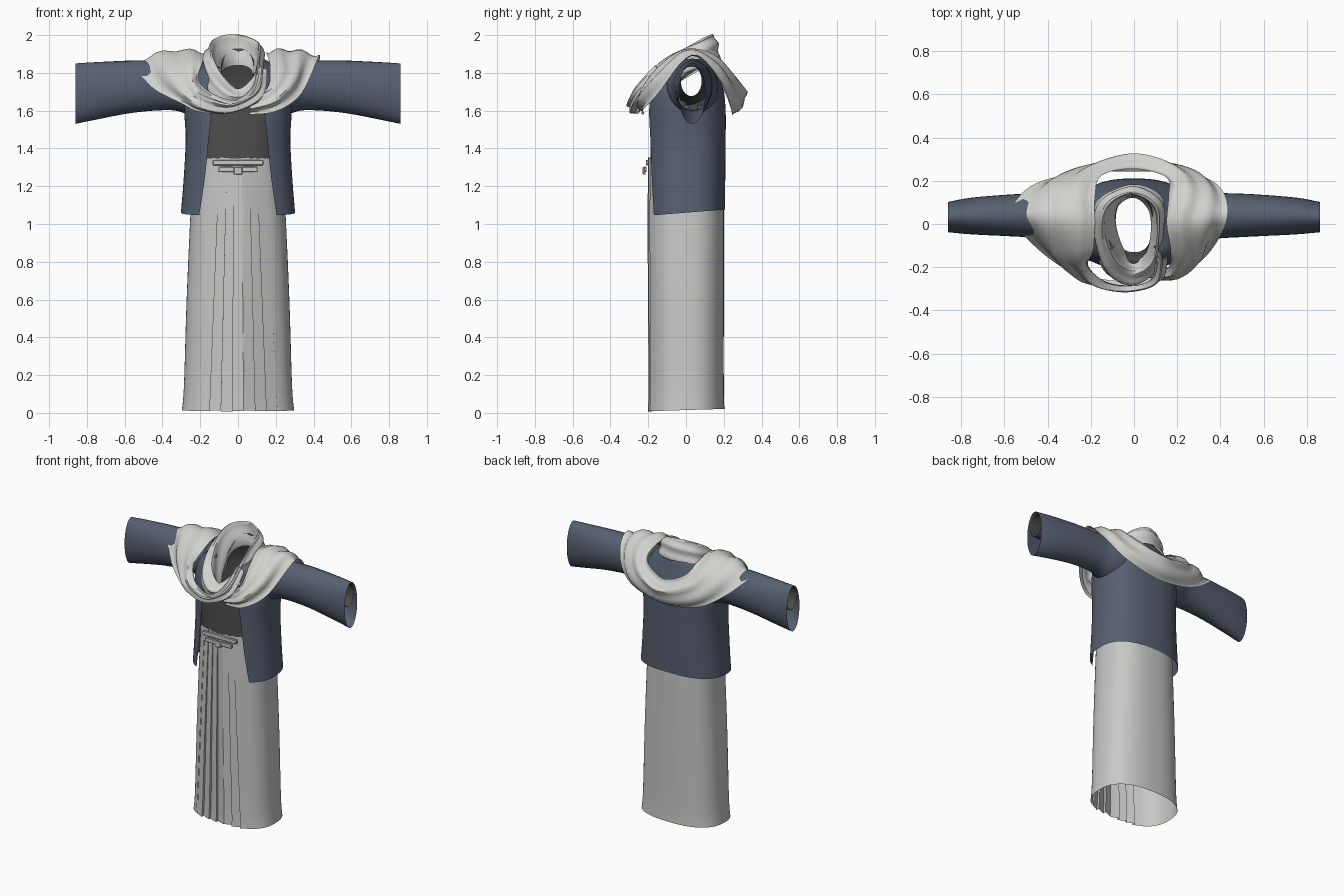
import bpy, bmesh, math
from mathutils import Vector

if "Cube" in bpy.data.objects:
    bpy.data.objects.remove(bpy.data.objects["Cube"])


def material(name, rgb):
    m = bpy.data.materials.new(name)
    m.diffuse_color = (*rgb, 1)
    m.use_nodes = True
    m.node_tree.nodes["Principled BSDF"].inputs["Base Color"].default_value = m.diffuse_color
    return m


LIGHT = material("pale_cloth", (0.58, 0.58, 0.57))
SCARF = material("scarf_cloth", (0.64, 0.64, 0.62))
BLUE = material("slate_blue", (0.095, 0.115, 0.165))
DARK = material("charcoal", (0.075, 0.075, 0.072))


def spline(pts, steps, closed=False):
    """Smooth curve through points."""
    n, out = len(pts), []
    get = (lambda i: pts[i % n]) if closed else (lambda i: pts[max(0, min(n - 1, i))])
    for i in range(n if closed else n - 1):
        a, b, c, d = (Vector(get(i + k)) for k in (-1, 0, 1, 2))
        for s in range(steps):
            t = s / steps
            out.append(0.5 * (2 * b + (c - a) * t + (2 * a - 5 * b + 4 * c - d) * t * t
                              + (3 * b - a - 3 * c + d) * t ** 3))
    if not closed:
        out.append(Vector(pts[-1]))
    return out


def sheet(name, rows, mat, closed=False, hole=None, fold=0, waves=2.5, angle=40):
    """Skin a grid of rows; optional hole rule and cloth folds."""
    bm = bmesh.new()
    grid = [[bm.verts.new(p) for p in r] for r in rows]
    m = len(rows[0])
    for r0, r1 in zip(grid, grid[1:]):
        for j in range(m if closed else m - 1):
            k = (j + 1) % m
            bm.faces.new((r0[j], r0[k], r1[k], r1[j]))
    if fold:
        bm.normal_update()
        offs = []
        for i, r in enumerate(grid):
            v = i / (len(grid) - 1)
            for j, vert in enumerate(r):
                wob = 1.2 * math.sin(4 * math.pi * j / m)
                offs.append((vert, vert.normal * fold * math.sin(2 * math.pi * waves * v + wob)))
        for vert, o in offs:
            vert.co += o
    if hole:
        gone = [f for f in bm.faces if hole(f.calc_center_median())]
        bmesh.ops.delete(bm, geom=gone, context='FACES')
    bmesh.ops.recalc_face_normals(bm, faces=bm.faces)
    me = bpy.data.meshes.new(name)
    bm.to_mesh(me)
    bm.free()
    me.materials.append(mat)
    ob = bpy.data.objects.new(name, me)
    bpy.context.collection.objects.link(ob)
    bpy.ops.object.select_all(action='DESELECT')
    ob.select_set(True)
    bpy.context.view_layer.objects.active = ob
    bpy.ops.object.shade_smooth_by_angle(angle=math.radians(angle))
    return ob


def spow(v, e):
    return math.copysign(abs(v) ** e, v)


def body(sections, steps, count=64, n=2.5):
    """Rows of rounded-box sections (z, half x, half y, tilt, front opening)."""
    prof = spline([Vector(s) for s in sections], steps)
    rows = []
    for z, a, b, tilt, gap in prof:
        d = math.asin(min(1, (max(gap, 0) / a) ** (n / 2)))
        row = []
        for j in range(count + 1):
            t = -math.pi / 2 + d + (2 * math.pi - 2 * d) * j / count
            x, y = a * spow(math.cos(t), 2 / n), b * spow(math.sin(t), 2 / n)
            row.append((x, y, z + tilt * y))
        rows.append(row)
    return rows


def tube(sections, side, steps=4, count=32):
    """Sleeve rows from (x, centre y, centre z, half y, half z)."""
    return [[(side * x, cy + ry * math.cos(2 * math.pi * j / count),
              cz + rz * math.sin(2 * math.pi * j / count)) for j in range(count)]
            for x, cy, cz, ry, rz in spline([Vector(s) for s in sections], steps)]


def armhole(xmin, ry, rz):
    return lambda c: abs(c.x) > xmin and ((c.y - .03) / ry) ** 2 + ((c.z - 1.74) / rz) ** 2 < 1


# Skirt, open at the front where the pleated panel sits
def panel_half(z):
    return 0.135 + 0.075 * (1 - z / 1.35)


skirt = [(.015, .297, .203, .03, 0), (.15, .286, .2, .02, 0), (.6, .272, .2, 0, 0),
         (1.05, .252, .2, 0, 0), (1.35, .235, .198, 0, 0)]
skirt = [s[:4] + (panel_half(s[0]),) for s in skirt]
skirt_rows = body(skirt, 5)
sheet("skirt", skirt_rows, LIGHT)

# Knife-pleated front panel
PLEATS, rows = 7, []
for r in skirt_rows:
    (x0, y0, z0) = r[0]
    row = []
    for k in range(PLEATS):
        for s in range(4):
            u = -1 + 2 * (k + s / 3) / PLEATS
            depth = (0.006 + 0.014 * (1 - z0 / 1.35)) * (s / 3 if k < PLEATS // 2 + 1 else 1 - s / 3)
            row.append((u * x0, y0 - 0.022 * (1 - u * u) - depth + .003, z0 + .002 * math.sin(k * 2)))
    rows.append(row)
sheet("pleated_panel", rows, LIGHT, angle=25)


# Belt bow made of flat strips
def strip(name, x, z, w, h, y):
    bpy.ops.mesh.primitive_cube_add(size=1, location=(x, y, z))
    ob = bpy.context.object
    ob.name = name
    ob.scale = (w, .016, h)
    bpy.ops.object.transform_apply(location=False, rotation=False, scale=True)
    mod = ob.modifiers.new("soft", 'BEVEL')
    mod.width = .004
    ob.data.materials.append(LIGHT)


for side, label in ((-1, "left"), (1, "right")):
    strip("bow_loop_" + label, side * .062, 1.289, .085, .03, -.216)
strip("bow_knot", 0, 1.282, .045, .042, -.222)
strip("waistband", 0, 1.325, .27, .03, -.205)

# Undershirt with slanted neckline
sheet("undershirt", body([(1.3, .228, .188, 0, 0), (1.6, .25, .188, 0, 0), (1.70, .24, .18, .2, 0),
                          (1.77, .16, .14, .7, 0), (1.80, .085, .13, 1.0, 0)], 5),
      DARK, hole=armhole(.14, .08, .1))

# Open jacket
sheet("jacket", body([(1.06, .302, .206, .08, .205), (1.25, .287, .208, 0, .175), (1.45, .277, .21, 0, .155),
                      (1.6, .285, .21, 0, .14), (1.7, .28, .2, 0, .14), (1.78, .25, .18, 0, .13),
                      (1.84, .19, .155, .15, .12), (1.86, .13, .13, .3, .09)], 4),
      BLUE, hole=armhole(.2, .11, .13))

# Sleeves of both garments
for side, label in ((-1, "left"), (1, "right")):
    sheet("jacket_sleeve_" + label,
          tube([(.21, .03, 1.72, .14, .155), (.28, .035, 1.73, .13, .145), (.36, .038, 1.735, .108, .132),
                (.55, .04, 1.728, .098, .138), (.75, .037, 1.705, .085, .152), (.86, .032, 1.69, .07, .16)], side),
          BLUE, closed=True)
    sheet("undershirt_sleeve_" + label,
          tube([(.16, .03, 1.74, .1, .115), (.3, .03, 1.745, .085, .105), (.55, .03, 1.75, .07, .09),
                (.845, .028, 1.757, .055, .08)], side), DARK, closed=True)


def drape(name, stations, closed, fold, waves):
    """Cloth band: each station lists points across the band."""
    across = [spline(s, 6) for s in stations]
    rows = [spline([a[i] for a in across], 6, closed) for i in range(len(across[0]))]
    sheet(name, rows, SCARF, closed=closed, fold=fold, waves=waves, angle=50)


# Shawl round the shoulders, crossing over the chest
drape("shawl", [
    [(.02, -.22, 1.66), (.06, -.25, 1.63), (.06, -.225, 1.58)],
    [(.15, -.21, 1.72), (.2, -.25, 1.68), (.2, -.225, 1.6)],
    [(.17, -.13, 1.84), (.29, -.15, 1.8), (.33, -.14, 1.69)],
    [(.15, 0, 1.91), (.28, 0, 1.92), (.43, .03, 1.89)],
    [(.16, .13, 1.89), (.3, .15, 1.88), (.4, .17, 1.78)],
    [(.15, .21, 1.82), (.22, .26, 1.76), (.27, .24, 1.64)],
    [(0, .25, 1.75), (0, .325, 1.68), (0, .25, 1.57)],
    [(-.15, .22, 1.81), (-.24, .26, 1.74), (-.27, .24, 1.62)],
    [(-.18, .13, 1.88), (-.34, .16, 1.86), (-.48, .17, 1.76)],
    [(-.18, 0, 1.91), (-.36, .02, 1.92), (-.56, .04, 1.85)],
    [(-.19, -.13, 1.86), (-.34, -.14, 1.82), (-.45, -.1, 1.72)],
    [(-.21, -.2, 1.76), (-.26, -.24, 1.7), (-.3, -.215, 1.64)],
    [(-.12, -.27, 1.68), (-.18, -.29, 1.65), (-.2, -.25, 1.59)],
    [(0, -.28, 1.65), (-.03, -.31, 1.62), (-.05, -.27, 1.58)],
    [(.08, -.25, 1.73), (.11, -.27, 1.7), (.12, -.24, 1.65)],
    [(.1, -.15, 1.83), (.14, -.16, 1.83), (.15, -.14, 1.78)]], False, .010, 2.5)

# Cowl round the neck
drape("cowl", [
    [(0, .125, 1.84), (0, .14, 1.995), (0, .17, 1.95), (0, .18, 1.86)],
    [(.07, .07, 1.82), (.1, .08, 1.965), (.13, .1, 1.91), (.13, .12, 1.84)],
    [(.08, -.03, 1.76), (.11, -.05, 1.9), (.13, -.05, 1.84), (.13, -.04, 1.78)],
    [(.05, -.13, 1.68), (.08, -.17, 1.78), (.11, -.2, 1.73), (.1, -.19, 1.66)],
    [(0, -.16, 1.62), (0, -.22, 1.71), (-.01, -.28, 1.67), (-.01, -.25, 1.61)],
    [(-.05, -.12, 1.68), (-.09, -.17, 1.79), (-.13, -.22, 1.74), (-.14, -.2, 1.67)],
    [(-.08, -.02, 1.76), (-.14, -.03, 1.9), (-.18, -.04, 1.86), (-.18, -.03, 1.79)],
    [(-.07, .08, 1.82), (-.11, .09, 1.975), (-.15, .1, 1.93), (-.16, .11, 1.85)]], True, .006, 3.5)
